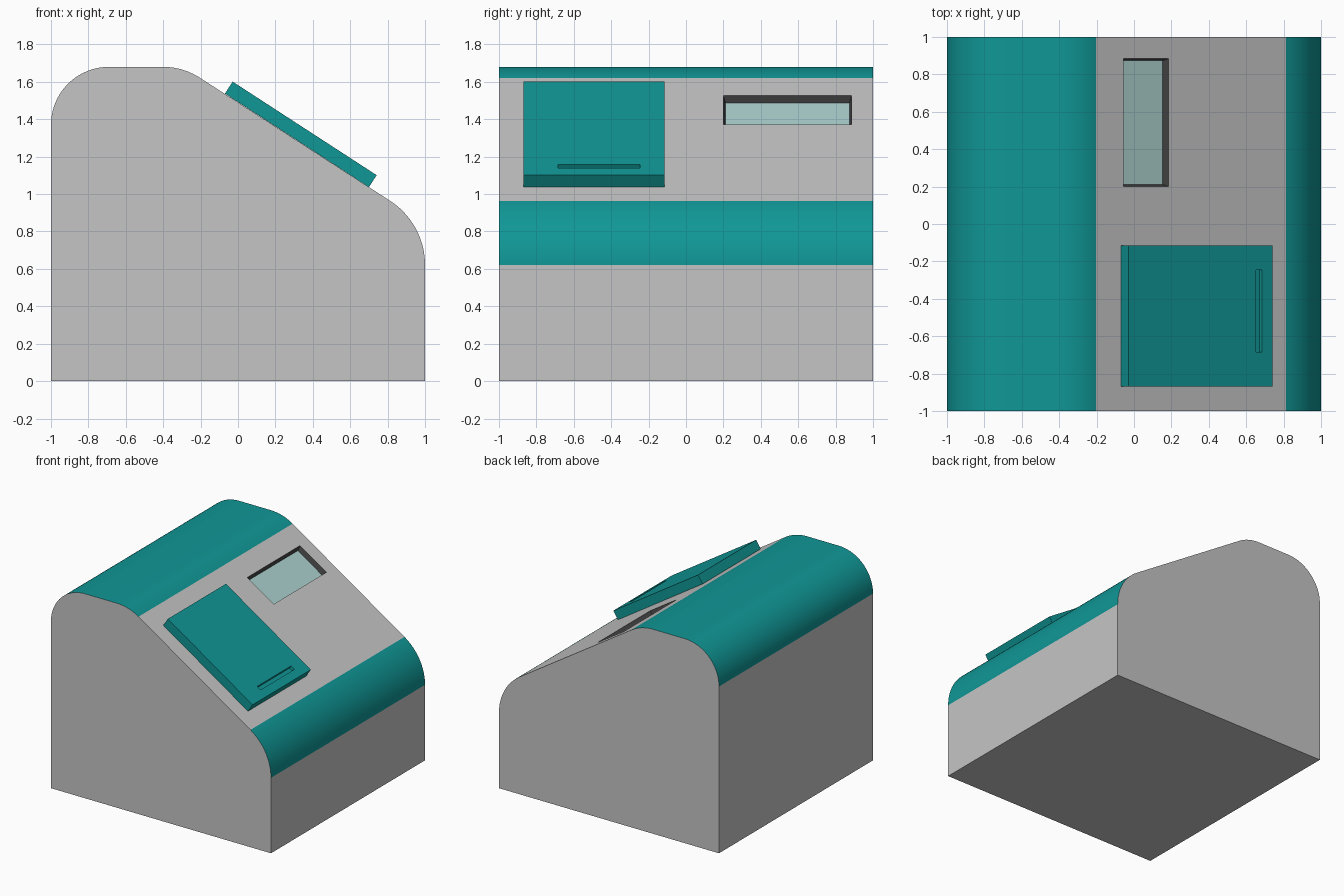
import bpy, bmesh, math
from mathutils import Vector, Matrix

cube = bpy.data.objects.get("Cube")
if cube:
    bpy.data.objects.remove(cube, do_unlink=True)


def material(name, rgb):
    m = bpy.data.materials.new(name)
    m.use_nodes = True
    m.diffuse_color = (*rgb, 1)
    m.node_tree.nodes["Principled BSDF"].inputs["Base Color"].default_value = (*rgb, 1)
    return m


GREY, TEAL, DARK, GLASS = range(4)
MATERIALS = [
    material("light grey", (0.56, 0.56, 0.56)),
    material("teal", (0.005, 0.31, 0.305)),
    material("dark grey", (0.06, 0.06, 0.06)),
    material("pale glass", (0.41, 0.64, 0.62)),
]

# Sloped frame: local x runs down the slope, local z points out of it
TILT = math.radians(33)
LOWER_R, CREST_R, BACK_R = 0.41, 0.36, 0.31
TOP = 1.68
origin = Vector((1 - LOWER_R + LOWER_R * math.sin(TILT), 0, 0.62 + LOWER_R * math.cos(TILT)))
FRAME = Matrix.Translation(origin) @ Matrix.Rotation(TILT, 4, "Y")
OUT = FRAME.to_3x3() @ Vector((0, 0, 1))


def facing(bm, direction):
    return max(bm.faces, key=lambda f: (round(f.normal.dot(direction), 5), f.calc_area()))


def recess(bm, face, frame, x_range, y_range, taper, depth):
    """Cut a rectangle into one face and sink it; returns floor and walls."""
    patches = {face}
    for axis, limits in ((0, x_range), (1, y_range)):
        normal = frame.to_3x3().col[axis]
        for limit in limits:
            point = Vector((0, 0, 0))
            point[axis] = limit
            geom = set(patches)
            for f in patches:
                geom.update(f.verts, f.edges)
            cut = bmesh.ops.bisect_plane(bm, geom=list(geom), dist=1e-5,
                                         plane_co=frame @ point, plane_no=normal)
            patches |= {g for g in cut["geom"] if isinstance(g, bmesh.types.BMFace)}
    middle = frame @ Vector((sum(x_range) / 2, sum(y_range) / 2, 0))
    floor = min(patches, key=lambda f: (f.calc_center_median() - middle).length)
    walls = bmesh.ops.inset_individual(bm, faces=[floor], thickness=taper, depth=-depth,
                                       use_even_offset=True)["faces"]
    return floor, [f for f in walls if f != floor]


def finish(bm, name):
    mesh = bpy.data.meshes.new(name)
    for m in MATERIALS:
        mesh.materials.append(m)
    bm.to_mesh(mesh)
    bm.free()
    obj = bpy.data.objects.new(name, mesh)
    bpy.context.collection.objects.link(obj)
    return obj


def arc(cx, cz, r, start, end, steps=24):
    angles = [start + (end - start) * i / steps for i in range(steps + 1)]
    return [(cx + r * math.cos(a), cz + r * math.sin(a)) for a in angles]


# Housing: rounded side profile extruded across the depth
quarter = math.pi / 2
crest_x = -0.40
profile = [(-1, 0), (1, 0)]
profile += arc(1 - LOWER_R, 0.62, LOWER_R, 0, quarter - TILT)
profile += arc(crest_x, TOP - CREST_R, CREST_R, quarter - TILT, quarter)
profile += arc(BACK_R - 1, TOP - BACK_R, BACK_R, quarter, math.pi)

bm = bmesh.new()
cap = bm.faces.new([bm.verts.new((x, -1, z)) for x, z in profile])
side = bmesh.ops.extrude_face_region(bm, geom=[cap])
bmesh.ops.translate(bm, vec=(0, 2, 0),
                    verts=[g for g in side["geom"] if isinstance(g, bmesh.types.BMVert)])
bmesh.ops.recalc_face_normals(bm, faces=bm.faces)
bm.normal_update()

# Curved and top faces are teal, the slope and walls stay grey
slope = facing(bm, OUT)
for f in bm.faces:
    if f.normal.z > 0.005 and f != slope:
        f.material_index = TEAL
        f.smooth = True

# Display window sunk into the slope
floor, walls = recess(bm, slope, FRAME, (-1.035, -0.749), (0.20, 0.885), 0.012, 0.04)
floor.material_index = GLASS
for f in walls:
    f.material_index = DARK
finish(bm, "housing")

# Raised lid on the slope with a finger slot
LID_H = 0.076
x0, x1, y0, y1 = -1.053, -0.135, -0.87, -0.115
bm = bmesh.new()
bmesh.ops.create_cube(bm, size=1)
bmesh.ops.scale(bm, vec=(x1 - x0, y1 - y0, LID_H), verts=bm.verts)
bmesh.ops.translate(bm, vec=((x0 + x1) / 2, (y0 + y1) / 2, LID_H / 2), verts=bm.verts)
bm.transform(FRAME)
bm.normal_update()
lid_frame = FRAME @ Matrix.Translation((0, 0, LID_H))
recess(bm, facing(bm, OUT), lid_frame, (-0.24, -0.203), (-0.685, -0.245), 0.001, 0.025)
for f in bm.faces:
    f.material_index = TEAL
finish(bm, "lid")
